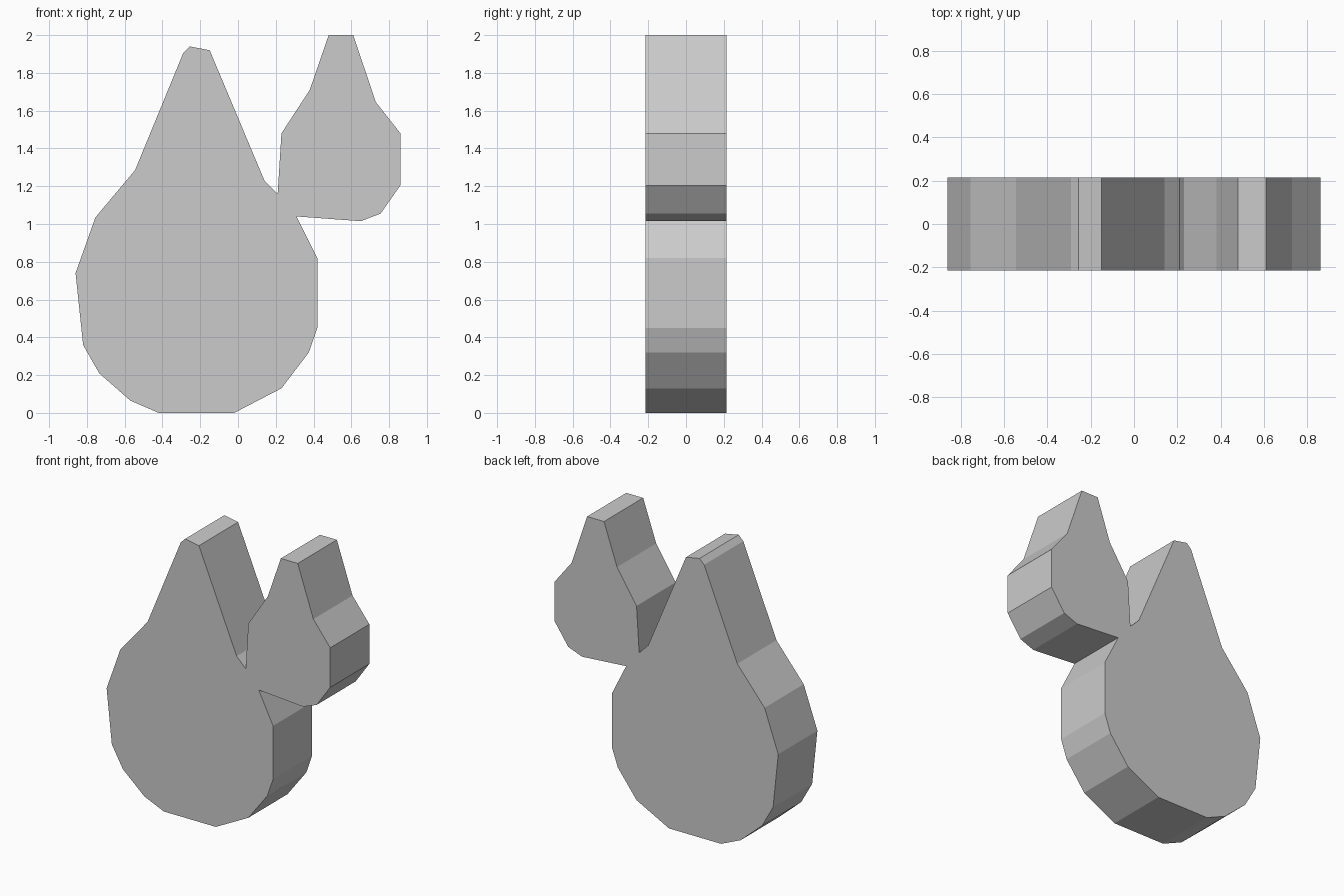
import bpy
import bmesh

if "Cube" in bpy.data.objects:
    bpy.data.objects.remove(bpy.data.objects["Cube"])

HALF_DEPTH = 0.215

# Outline of the two joined drops (x, z), clockwise seen from the front
OUTLINE = [
    # right flank of the large drop, down to the notch
    (-0.255, 1.94), (-0.15, 1.92), (0.14, 1.23), (0.21, 1.16),
    # small drop
    (0.23, 1.48), (0.38, 1.71), (0.48, 2.0), (0.61, 2.0), (0.73, 1.645),
    (0.86, 1.48), (0.86, 1.205), (0.755, 1.055), (0.65, 1.015), (0.31, 1.04),
    # round belly of the large drop
    (0.42, 0.82), (0.42, 0.45), (0.375, 0.32), (0.23, 0.13), (-0.02, 0.0),
    (-0.42, 0.0), (-0.57, 0.065), (-0.735, 0.21), (-0.82, 0.36),
    (-0.86, 0.74), (-0.755, 1.035), (-0.545, 1.285), (-0.29, 1.905),
]

# Front face, extruded straight back into a slab
bm = bmesh.new()
front = bm.faces.new([bm.verts.new((x, -HALF_DEPTH, z)) for x, z in OUTLINE])
slab = bmesh.ops.extrude_face_region(bm, geom=[front], use_keep_orig=True)
back = [v for v in slab["geom"] if isinstance(v, bmesh.types.BMVert)]
bmesh.ops.translate(bm, verts=back, vec=(0, 2 * HALF_DEPTH, 0))
bmesh.ops.recalc_face_normals(bm, faces=bm.faces)

mesh = bpy.data.meshes.new("double_drop")
bm.to_mesh(mesh)
bm.free()

grey = bpy.data.materials.new("light_grey")
grey.diffuse_color = (0.6, 0.6, 0.6, 1)
grey.use_nodes = True
grey.node_tree.nodes["Principled BSDF"].inputs["Base Color"].default_value = grey.diffuse_color
mesh.materials.append(grey)

drop = bpy.data.objects.new("double_drop", mesh)
bpy.context.collection.objects.link(drop)
